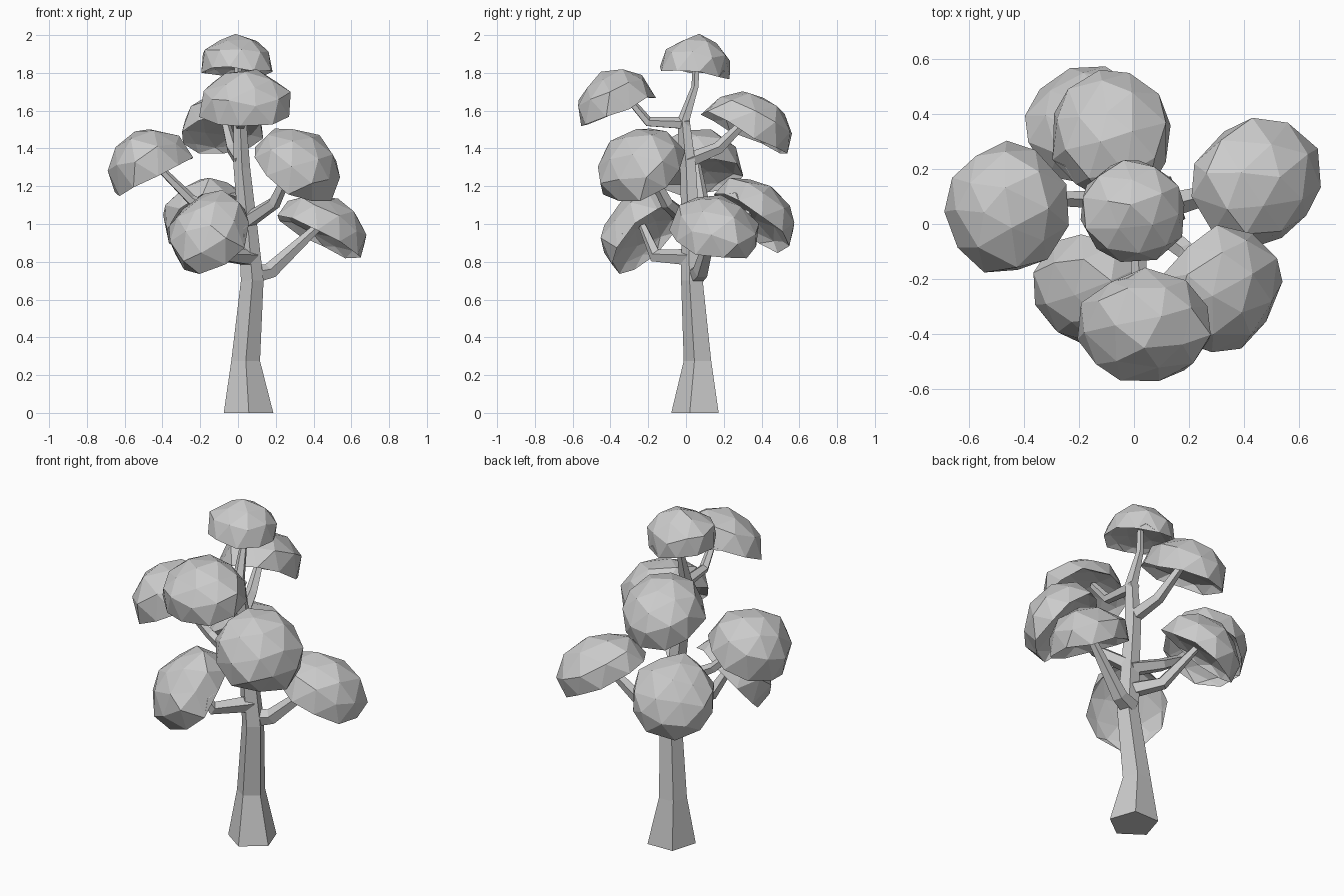
import bpy, bmesh, math, random
from mathutils import Vector, Matrix

if "Cube" in bpy.data.objects:
    bpy.data.objects.remove(bpy.data.objects["Cube"])


def finish(bm, name):
    bmesh.ops.recalc_face_normals(bm, faces=bm.faces)
    me = bpy.data.meshes.new(name)
    bm.to_mesh(me)
    bm.free()
    ob = bpy.data.objects.new(name, me)
    bpy.context.collection.objects.link(ob)
    return ob


def tube(name, path, horizontal=False, sides=5):
    """Tapered five-sided tube through (x, y, z, radius) points."""
    bm = bmesh.new()
    pts = [Vector(p[:3]) for p in path]
    rings = []
    for i, p in enumerate(pts):
        d = (pts[min(i + 1, len(pts) - 1)] - pts[max(i - 1, 0)]).normalized()
        if horizontal:
            u, v = Vector((1, 0, 0)), Vector((0, 1, 0))
        else:
            u = d.cross(Vector((0, 0, 1))).normalized()
            v = d.cross(u)
        ring = []
        for k in range(sides):
            a = math.radians(127 + 360 * k / sides)
            ring.append(bm.verts.new(p + path[i][3] * (u * math.cos(a) + v * math.sin(a))))
        rings.append(ring)
    for r0, r1 in zip(rings, rings[1:]):
        for k in range(sides):
            n = (k + 1) % sides
            bm.faces.new((r0[k], r0[n], r1[n], r1[k]))
    bm.faces.new(rings[0])
    bm.faces.new(rings[-1])
    return finish(bm, name)


def foliage(name, centre, azimuth, tilt, r_out, r_side, height, seed):
    """Faceted dome with a hollow underside, tipped outward along the azimuth."""
    rnd = random.Random(seed)
    bm = bmesh.new()
    bmesh.ops.create_icosphere(bm, subdivisions=2, radius=1)
    spin = Matrix.Rotation(rnd.uniform(0, 6.28), 3, 'Z')
    rot = (Matrix.Rotation(math.radians(azimuth), 3, 'Z')
           @ Matrix.Rotation(math.radians(tilt), 3, 'Y'))
    for v in bm.verts:
        base_z = v.co.z
        c = spin @ v.co
        c += Vector([rnd.uniform(-0.06, 0.06) for _ in range(3)])
        if base_z > 0.1:        # full, slightly boxy crown
            z = max(c.z, 0) ** 0.9
            if base_z < 0.8:
                c.x, c.y = c.x * 1.05, c.y * 1.05
        elif base_z > -0.1:     # rim
            z = c.z
        else:                   # hollow underneath
            z = -c.z * 0.32
        v.co = rot @ Vector((c.x * r_out, c.y * r_side, z * height)) + Vector(centre)
    return finish(bm, name)


# Trunk, flared at the foot
tube("trunk", [(.055, .06, 0, .138), (.04, .068, .275, .08), (.075, .037, .7, .063),
               (.055, .03, .95, .054), (.02, .015, 1.3, .046), (.01, -.01, 1.55, .036),
               (.0, .05, 1.73, .021), (.0, .055, 1.9, .017)], horizontal=True)

# Branches: root, elbow, tip
branches = {
    "front_upper": [(.01, .02, 1.53, .035), (.02, -.2, 1.54, .028), (.03, -.31, 1.67, .02)],
    "back_upper": [(.02, 0, 1.33, .042), (-.03, .17, 1.40, .034), (-.07, .32, 1.55, .022)],
    "left": [(.06, .04, .98, .045), (-.12, .09, 1.05, .036), (-.25, .09, 1.13, .029),
             (-.43, .06, 1.31, .02)],
    "right_upper": [(.04, .02, 1.01, .045), (.19, -.1, 1.11, .036), (.29, -.21, 1.32, .022)],
    "right_lower": [(.07, .05, .73, .055), (.17, .08, .75, .045), (.44, .15, 1.0, .022)],
    "back_lower": [(.06, .03, .85, .048), (-.05, .18, .87, .038), (-.16, .33, 1.06, .022)],
    "front_lower": [(.07, .03, .82, .048), (-.06, -.16, .83, .038), (-.14, -.23, .99, .022)],
}
for label, path in branches.items():
    tube("branch_" + label, path)

# Foliage clumps
clumps = [
    ("top", (-.005, .045, 1.8), 85, 7, .185, .2, .2),
    ("front_upper", (.04, -.36, 1.595), -88, 23, .21, .24, .22),
    ("back_upper", (-.08, .31, 1.475), 97, 27, .255, .215, .225),
    ("left", (-.445, .06, 1.25), 188, 25, .235, .24, .265),
    ("right_upper", (.29, -.225, 1.27), -40, 40, .235, .24, .23),
    ("right_lower", (.435, .145, .925), 22, 28, .255, .23, .22),
    ("back_lower", (-.16, .34, 1.01), 118, 40, .24, .23, .22),
    ("front_lower", (-.13, -.215, .92), 235, 50, .24, .22, .23),
]
for i, (label, *args) in enumerate(clumps):
    foliage("foliage_" + label, *args, seed=i + 3)
